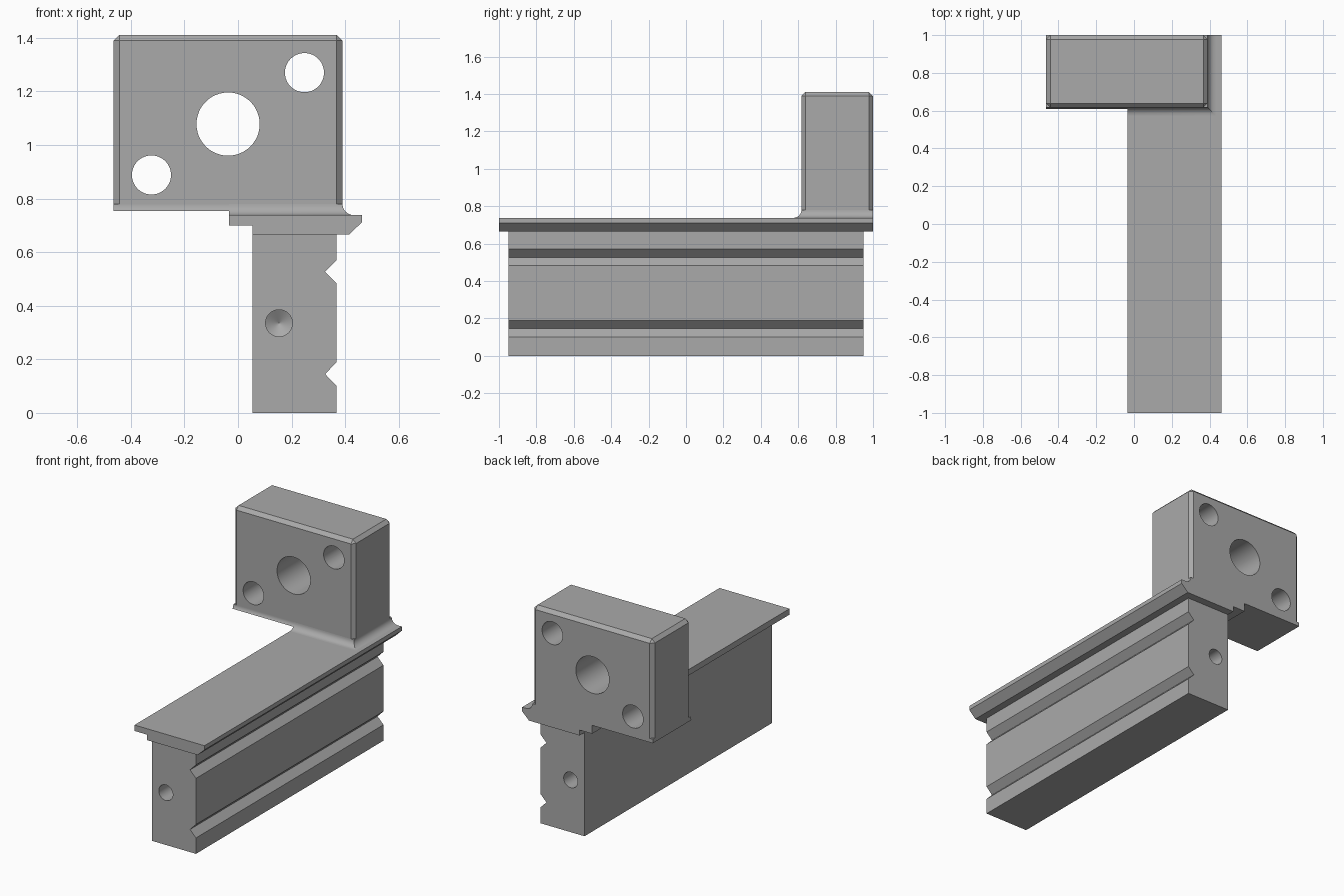
import bpy, bmesh
from math import sin, cos, pi, radians
from mathutils import Matrix

default = bpy.data.objects.get("Cube")
if default:
    bpy.data.objects.remove(default)

steel = bpy.data.materials.new("plain grey")
steel.use_nodes = True
GREY = (0.4, 0.4, 0.4, 1)
steel.diffuse_color = GREY
steel.node_tree.nodes["Principled BSDF"].inputs["Base Color"].default_value = GREY


def finish(name, bm):
    bmesh.ops.recalc_face_normals(bm, faces=bm.faces)
    mesh = bpy.data.meshes.new(name)
    bm.to_mesh(mesh)
    bm.free()
    mesh.materials.append(steel)
    obj = bpy.data.objects.new(name, mesh)
    bpy.context.collection.objects.link(obj)
    return obj


def loft(rings):
    """Closed solid through rings of equal point count."""
    bm = bmesh.new()
    rows = [[bm.verts.new(p) for p in ring] for ring in rings]
    n = len(rows[0])
    for a, b in zip(rows, rows[1:]):
        for i in range(n):
            j = (i + 1) % n
            bm.faces.new((a[i], a[j], b[j], b[i]))
    bm.faces.new(rows[0])
    bm.faces.new(rows[-1])
    return bm


def extrude_y(name, profile, half):
    return finish(name, loft([[(x, y, z) for x, z in profile] for y in (-half, half)]))


def bore(obj, x, z, r, rings, segments=48):
    """Cut a round hole along y; rings are (y, radius factor) pairs."""
    turns = [2 * pi * i / segments for i in range(segments)]
    cutter = finish("bore_cutter", loft(
        [[(x + r * f * cos(t), y, z + r * f * sin(t)) for t in turns] for y, f in rings]))
    cutter.hide_render = True
    mod = obj.modifiers.new("bore", "BOOLEAN")
    mod.operation, mod.solver, mod.object = "DIFFERENCE", "EXACT", cutter
    bpy.context.view_layer.objects.active = obj
    bpy.ops.object.modifier_apply(modifier=mod.name)
    bpy.data.objects.remove(cutter)


def smooth(obj):
    bpy.ops.object.select_all(action="DESELECT")
    obj.select_set(True)
    bpy.context.view_layer.objects.active = obj
    bpy.ops.object.shade_smooth_by_angle(angle=radians(20))


# Upright rail with two V grooves on its left side
R0, R1, TIP = 0.055, 0.367, 0.325
side = [(R0, 0), (R1, 0)]
for z in (0.145, 0.527):
    side += [(R1, z - 0.043), (TIP, z), (R1, z + 0.043)]
rail = extrude_y("rail", side + [(R1, 0.668), (R0, 0.668)], 0.95)

# Blind holes with drill-point bottoms in both rail ends
for s in (-1, 1):
    bore(rail, 0.153, 0.335, 0.05, [(s * 1.0, 1), (s * 0.75, 1), (s * 0.72, 0.02)])
smooth(rail)

# Cap plate with a stepped right underside and a chamfered left underside
PL, TOP = -0.034, 0.738
extrude_y("cap_plate", [(PL, 0.7), (R0, 0.7), (R0, 0.665), (0.414, 0.665),
                        (0.462, 0.711), (0.462, TOP), (PL, TOP)], 1.0)

# Mounting block, chamfered on all edges except the bottom ones
X0, X1, Y0, Y1, Z0, Z1 = -0.465, 0.39, 0.617, 1.0, 0.78, 1.411
bm = bmesh.new()
bmesh.ops.create_cube(bm, size=1, matrix=Matrix.Translation(
    ((X0 + X1) / 2, (Y0 + Y1) / 2, (Z0 + Z1) / 2)) @ Matrix.Diagonal((X1 - X0, Y1 - Y0, Z1 - Z0, 1)))
edges = [e for e in bm.edges if max(v.co.z for v in e.verts) > Z0 + 0.1]
bmesh.ops.bevel(bm, geom=edges, offset=0.022, segments=1, affect="EDGES")
block = finish("mounting_block", bm)
for x, z, r in ((-0.037, 1.078, 0.118), (0.248, 1.27, 0.073), (-0.323, 0.888, 0.073)):
    bore(block, x, z, r, [(0.5, 1), (1.1, 1)])
smooth(block)


# Flared foot blending the block into the plate at the front and left
def foot(name, x0, end):
    rings = []
    rad = Z0 - TOP
    for i in range(9):
        t = end * i / 8
        o, z = rad * (1 - cos(t)), Z0 - rad * sin(t)
        rings.append([(x0, Y0 - o, z), (X1 + o if x0 == PL else PL, Y0 - o, z),
                      (X1 + o if x0 == PL else PL, Y1, z), (x0, Y1, z)])
    smooth(finish(name, loft(rings)))


foot("foot_over_plate", PL, pi / 2)
foot("foot_overhang", X0, radians(38))
